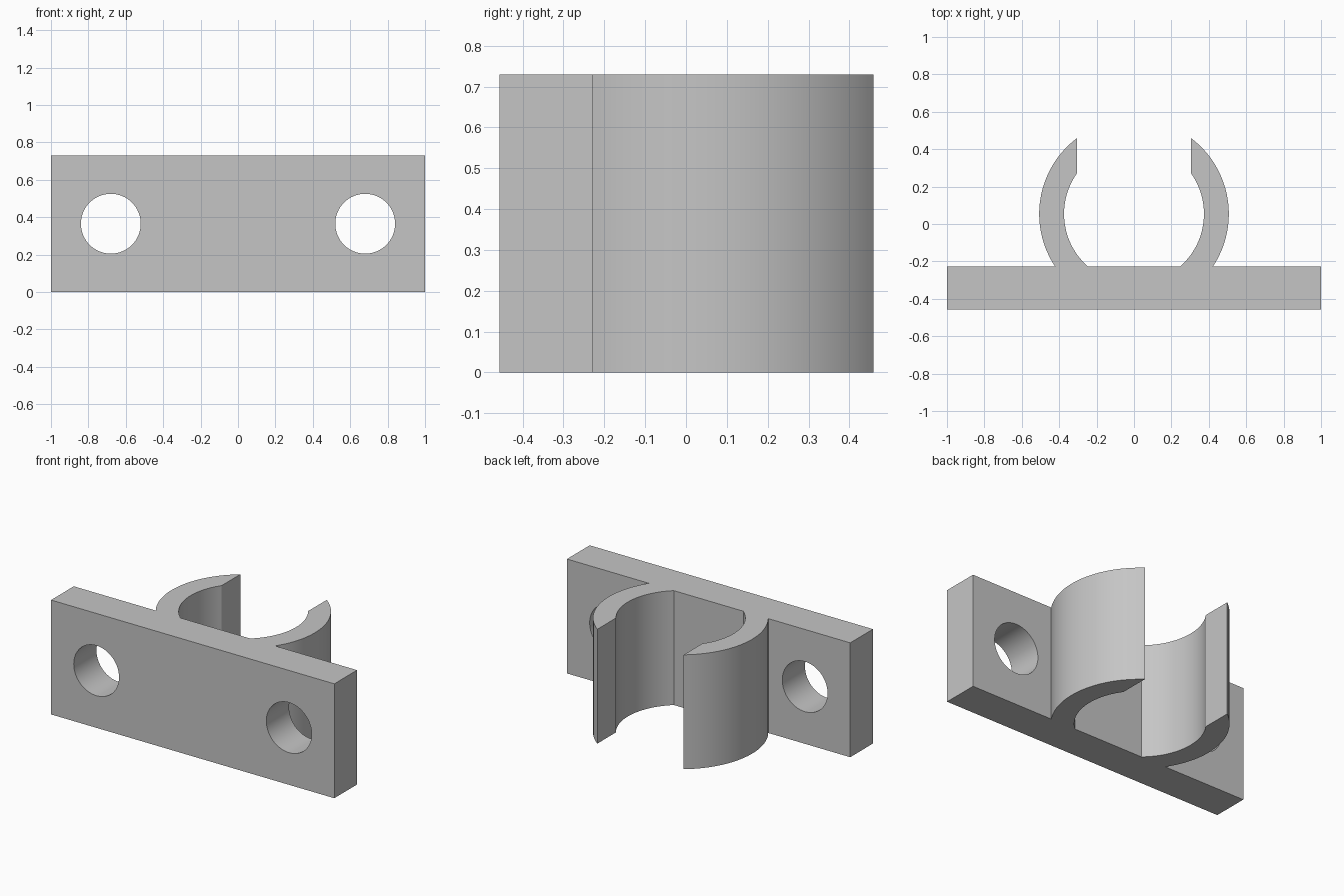
import bpy, bmesh
from math import acos, asin, cos, sin, pi, radians
from mathutils import Matrix, Vector

if "Cube" in bpy.data.objects:
    bpy.data.objects.remove(bpy.data.objects["Cube"], do_unlink=True)

HEIGHT = 0.73
FRONT, BACK = -0.457, -0.228      # mounting plate faces
CENTRE_Y = 0.054                  # axis of the clip
OUTER, INNER = 0.507, 0.374       # clip radii
GAP = 0.305                       # half width of the clip opening
HOLE_X, HOLE_R = 0.68, 0.16


def arc(radius, start, end, steps=32):
    angles = [start + (end - start) * i / steps for i in range(steps + 1)]
    return [(radius * cos(a), CENTRE_Y + radius * sin(a)) for a in angles]


def finish(bm, name):
    bmesh.ops.recalc_face_normals(bm, faces=bm.faces)
    mesh = bpy.data.meshes.new(name)
    bm.to_mesh(mesh)
    bm.free()
    obj = bpy.data.objects.new(name, mesh)
    bpy.context.collection.objects.link(obj)
    return obj


grey = bpy.data.materials.new("plain grey")
grey.use_nodes = True
colour = (0.56, 0.56, 0.56, 1)
grey.diffuse_color = colour
grey.node_tree.nodes["Principled BSDF"].inputs["Base Color"].default_value = colour

# Plate and spring arms: half outline, mirrored and extruded upward
drop = CENTRE_Y - BACK
half = [(1, FRONT), (1, BACK)]
half += arc(OUTER, -asin(drop / OUTER), acos(GAP / OUTER))
half += arc(INNER, acos(GAP / INNER), -asin(drop / INNER))
outline = half + [(-x, y) for x, y in reversed(half)]
bm = bmesh.new()
base = bm.faces.new([bm.verts.new((x, y, 0)) for x, y in outline])
walls = bmesh.ops.extrude_face_region(bm, geom=[base], use_keep_orig=True)
top = [v for v in walls["geom"] if isinstance(v, bmesh.types.BMVert)]
bmesh.ops.translate(bm, verts=top, vec=(0, 0, HEIGHT))
clip = finish(bm, "pipe_clip")
clip.data.materials.append(grey)

# Screw hole cutters
bm = bmesh.new()
for side in (-1, 1):
    place = Matrix.Translation(Vector((side * HOLE_X, (FRONT + BACK) / 2, HEIGHT / 2)))
    bmesh.ops.create_cone(bm, cap_ends=True, segments=64, radius1=HOLE_R, radius2=HOLE_R,
                          depth=0.4, matrix=place @ Matrix.Rotation(pi / 2, 4, "X"))
cutter = finish(bm, "screw_hole_cutter")
cutter.data.materials.append(grey)
cutter.hide_render = True

# Cut the holes, then smooth the curved walls
bpy.ops.object.select_all(action="DESELECT")
clip.select_set(True)
bpy.context.view_layer.objects.active = clip
holes = clip.modifiers.new("screw holes", "BOOLEAN")
holes.operation = "DIFFERENCE"
holes.solver = "EXACT"
holes.object = cutter
bpy.ops.object.modifier_apply(modifier=holes.name)
bpy.data.objects.remove(cutter, do_unlink=True)
bpy.ops.object.shade_smooth_by_angle(angle=radians(25))
